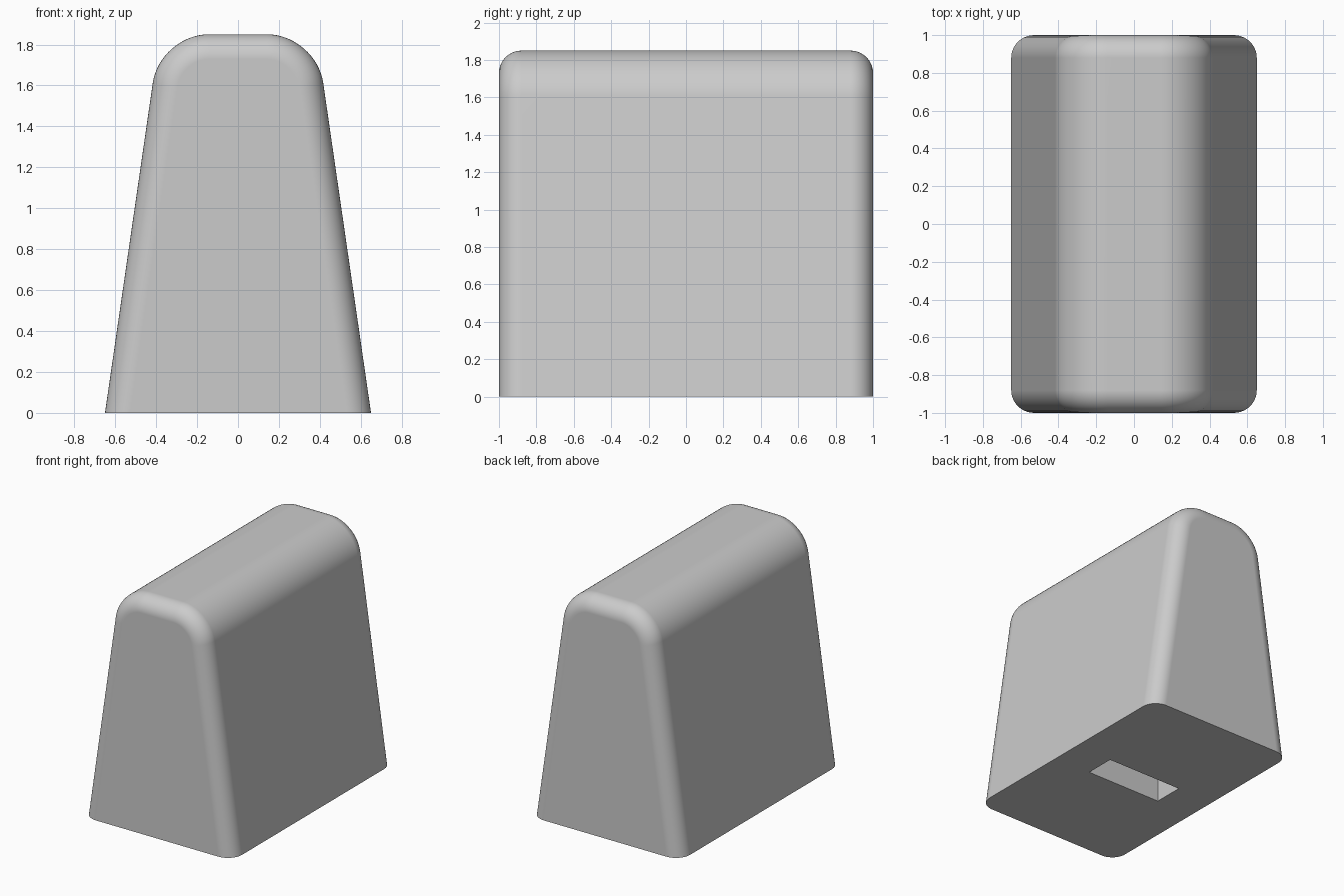
import bpy
import bmesh
import math

cube = bpy.data.objects.get("Cube")
if cube:
    bpy.data.objects.remove(cube, do_unlink=True)

HEIGHT, HALF_BASE, HALF_TOP, HALF_LENGTH = 1.85, 0.65, 0.382, 1.0
EPS = 0.001

# Single grey colour
grey = bpy.data.materials.new("plain grey")
grey.use_nodes = True
colour = (0.6, 0.6, 0.6, 1)
grey.diffuse_color = colour
grey.node_tree.nodes["Principled BSDF"].inputs["Base Color"].default_value = colour


def add_object(name, bm):
    bmesh.ops.recalc_face_normals(bm, faces=bm.faces)
    mesh = bpy.data.meshes.new(name)
    bm.to_mesh(mesh)
    bm.free()
    mesh.materials.append(grey)
    obj = bpy.data.objects.new(name, mesh)
    bpy.context.collection.objects.link(obj)
    return obj


def round_edges(bm, edges, amount, segments):
    bmesh.ops.bevel(bm, geom=edges, offset=amount, offset_type='OFFSET',
                    segments=segments, profile=0.5, affect='EDGES',
                    clamp_overlap=False)


# Tapered block: trapezoid extruded along its length
bm = bmesh.new()
outline = [(-HALF_BASE, 0), (HALF_BASE, 0), (HALF_TOP, HEIGHT), (-HALF_TOP, HEIGHT)]
end = bm.faces.new([bm.verts.new((x, -HALF_LENGTH, z)) for x, z in outline])
extruded = bmesh.ops.extrude_face_region(bm, geom=[end], use_keep_orig=True)
for item in extruded["geom"]:
    if isinstance(item, bmesh.types.BMVert):
        item.co.y = HALF_LENGTH
bmesh.ops.recalc_face_normals(bm, faces=bm.faces)

# Broad rounding of the two long top edges
long_top = [e for e in bm.edges
            if all(v.co.z > HEIGHT - EPS for v in e.verts)
            and abs(e.verts[0].co.y - e.verts[1].co.y) > 1]
round_edges(bm, long_top, 0.24, 16)

# Smaller rounding around both ends, leaving the bottom edges sharp
rims = [e for e in bm.edges
        if abs(e.verts[0].co.y - e.verts[1].co.y) < EPS
        and any(v.co.z > EPS for v in e.verts)]
round_edges(bm, rims, 0.12, 10)
body = add_object("body", bm)

# Rectangular slot in the underside
bm = bmesh.new()
bmesh.ops.create_cube(bm, size=1)
bmesh.ops.scale(bm, vec=(0.66, 0.24, 1.2), verts=bm.verts)
cutter = add_object("slot_cutter", bm)
cutter.hide_render = True

bpy.context.view_layer.objects.active = body
body.select_set(True)
cut = body.modifiers.new("slot", 'BOOLEAN')
cut.operation = 'DIFFERENCE'
cut.solver = 'EXACT'
cut.object = cutter
bpy.ops.object.modifier_apply(modifier=cut.name)
bpy.data.objects.remove(cutter, do_unlink=True)

# Smooth roundings with crisp flats
bpy.ops.object.shade_smooth_by_angle(angle=math.radians(35))
weighted = body.modifiers.new("even_flats", 'WEIGHTED_NORMAL')
weighted.keep_sharp = True
